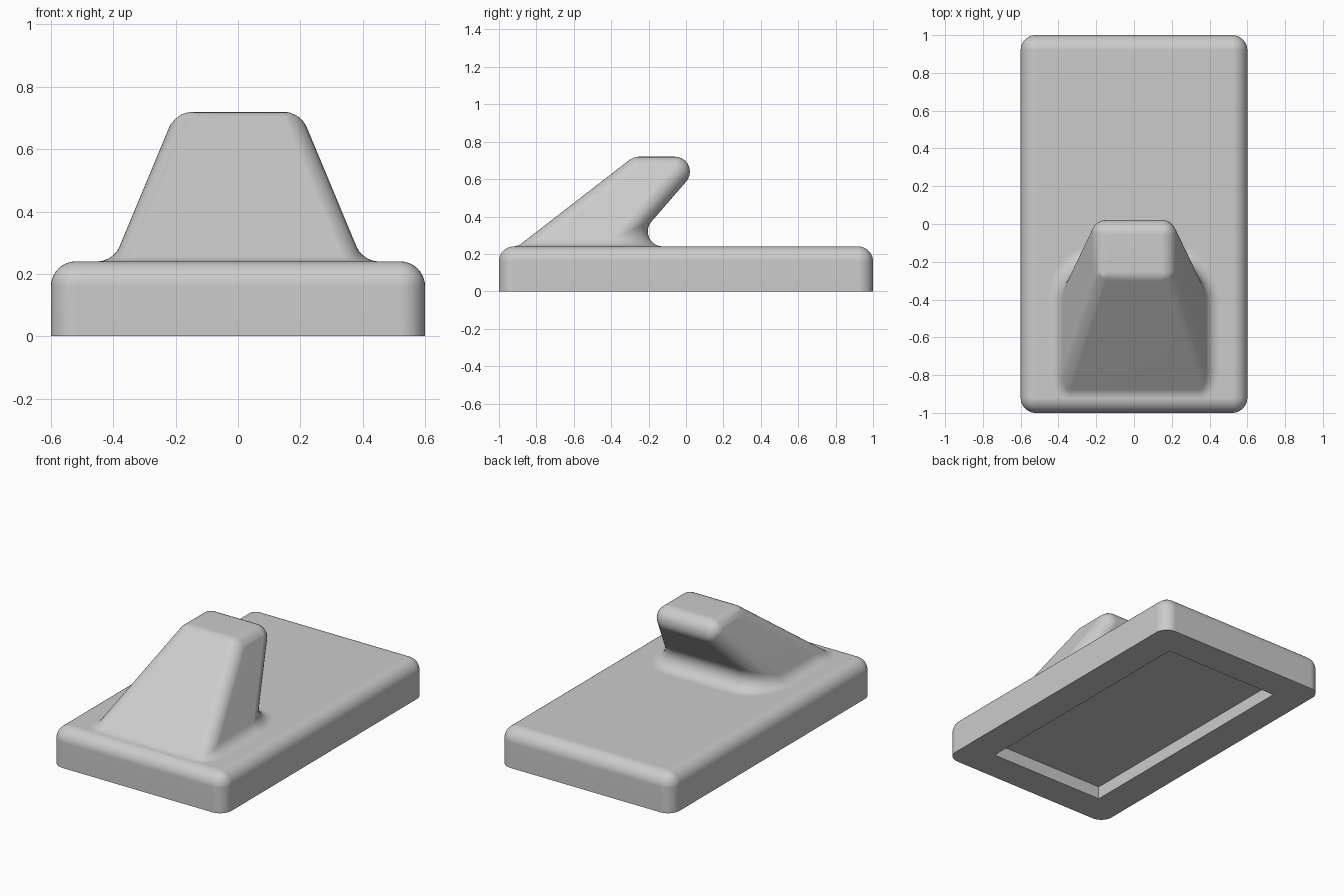
import bpy, bmesh, math
from mathutils import Vector

if "Cube" in bpy.data.objects:
    bpy.data.objects.remove(bpy.data.objects["Cube"], do_unlink=True)

R = 0.08                      # rounding used everywhere
TOP = 0.24                    # top of the base plate
TIP = 0.72                    # top of the hook

grey = bpy.data.materials.new("plain_grey")
grey.use_nodes = True
colour = (0.6, 0.6, 0.6, 1)
grey.diffuse_color = colour
grey.node_tree.nodes["Principled BSDF"].inputs["Base Color"].default_value = colour


def make_object(name, bm):
    bmesh.ops.recalc_face_normals(bm, faces=bm.faces)
    mesh = bpy.data.meshes.new(name)
    bm.to_mesh(mesh)
    bm.free()
    mesh.materials.append(grey)
    obj = bpy.data.objects.new(name, mesh)
    bpy.context.collection.objects.link(obj)
    return obj


def activate(obj):
    bpy.ops.object.select_all(action="DESELECT")
    obj.select_set(True)
    bpy.context.view_layer.objects.active = obj


def smooth(obj):
    activate(obj)
    bpy.ops.object.shade_smooth_by_angle(angle=math.radians(30))
    obj.modifiers.new("even_normals", "WEIGHTED_NORMAL").keep_sharp = True


def box(x, y, z0, z1):
    bm = bmesh.new()
    bmesh.ops.create_cube(bm, size=2)
    for v in bm.verts:
        v.co = (v.co.x * x, v.co.y * y, z1 if v.co.z > 0 else z0)
    return bm


# Base plate: rounded uprights and top rim, with a crisp front top edge
bm = box(0.6, 1, 0, TOP)
rounded = []
for e in bm.edges:
    mid = (e.verts[0].co + e.verts[1].co) / 2
    upright = 0 < mid.z < TOP
    rim = mid.z == TOP and mid.y > -0.9
    if upright or rim:
        rounded.append(e)
bmesh.ops.bevel(bm, geom=rounded, offset=R, offset_type="OFFSET", segments=10,
                profile=0.5, affect="EDGES", clamp_overlap=True)
base = make_object("base_plate", bm)

# Shallow rectangular recess in the underside
cutter = make_object("recess_cutter", box(0.4, 0.8, -0.1, 0.08))
cutter.hide_render = True
cut = base.modifiers.new("recess", "BOOLEAN")
cut.operation, cut.object, cut.solver = "DIFFERENCE", cutter, "EXACT"
activate(base)
bpy.ops.object.modifier_apply(modifier=cut.name)
bpy.data.objects.remove(cutter, do_unlink=True)
smooth(base)

# Hook planes: (position at the foot, slope against height)
HEIGHT = TIP - TOP
SIDE = (0.4, -0.2 / HEIGHT)
FRONT = (-0.9, 0.62 / HEIGHT)
REAR = (-0.3, 0.417 / HEIGHT)


def plane_at(plane, z, sign):
    # Position of a hook plane at a height, moved inward by the rounding
    pos, slope = plane
    return pos + slope * (z - TOP) - sign * R * math.hypot(1, slope)


def core(sx, sy, z):
    y = plane_at(REAR, z, 1) if sy > 0 else plane_at(FRONT, z, -1)
    return Vector((sx * plane_at(SIDE, z, 1), y, z))


def side_normal(sx):
    return Vector((sx, 0, -SIDE[1])).normalized()


def end_normal(sy):
    slope = REAR[1] if sy > 0 else FRONT[1]
    return Vector((0, sy, -sy * slope)).normalized()


corners = [(1, 1), (-1, 1), (-1, -1), (1, -1)]

# Hook body: hull around a ball at each corner of the inner core
ball = bmesh.new()
bmesh.ops.create_icosphere(ball, subdivisions=3, radius=1)
directions = [v.co.normalized() for v in ball.verts]
ball.free()
directions += [side_normal(1), side_normal(-1), end_normal(1), end_normal(-1)]
bm = bmesh.new()
for sx, sy in corners:
    for z in (0.18, TIP - R):
        for d in directions:
            bm.verts.new(core(sx, sy, z) + d * R)
hull = bmesh.ops.convex_hull(bm, input=bm.verts)
loose = set(hull["geom_interior"]) | set(hull["geom_unused"])
bmesh.ops.delete(bm, geom=[v for v in loose if isinstance(v, bmesh.types.BMVert)],
                 context="VERTS")
bmesh.ops.dissolve_limit(bm, angle_limit=math.radians(0.3),
                         verts=bm.verts, edges=bm.edges)
smooth(make_object("hook", bm))

# Foot fillet: a ball rolled round the hook where it meets the plate
bm = bmesh.new()
rings = []
STEPS = 10
down = Vector((0, 0, -1))
for sx, sy in corners:
    start, end = side_normal(sx), end_normal(sy)
    if sx * sy < 0:
        start, end = end, start
    for i in range(STEPS + 1):
        n = start.slerp(end, i / STEPS)
        centre = core(sx, sy, TOP + R - 2 * R * n.z) + n * 2 * R
        rings.append([bm.verts.new(centre + R * (-n).slerp(down, k / STEPS))
                      for k in range(STEPS + 1)])
for a, b in zip(rings, rings[1:] + rings[:1]):
    for k in range(STEPS):
        bm.faces.new((a[k], b[k], b[k + 1], a[k + 1]))
fillet = make_object("foot_fillet", bm)
# Open surface: make it face away from the plate
if sum(p.normal.z * p.area for p in fillet.data.polygons) < 0:
    fillet.data.flip_normals()
smooth(fillet)
